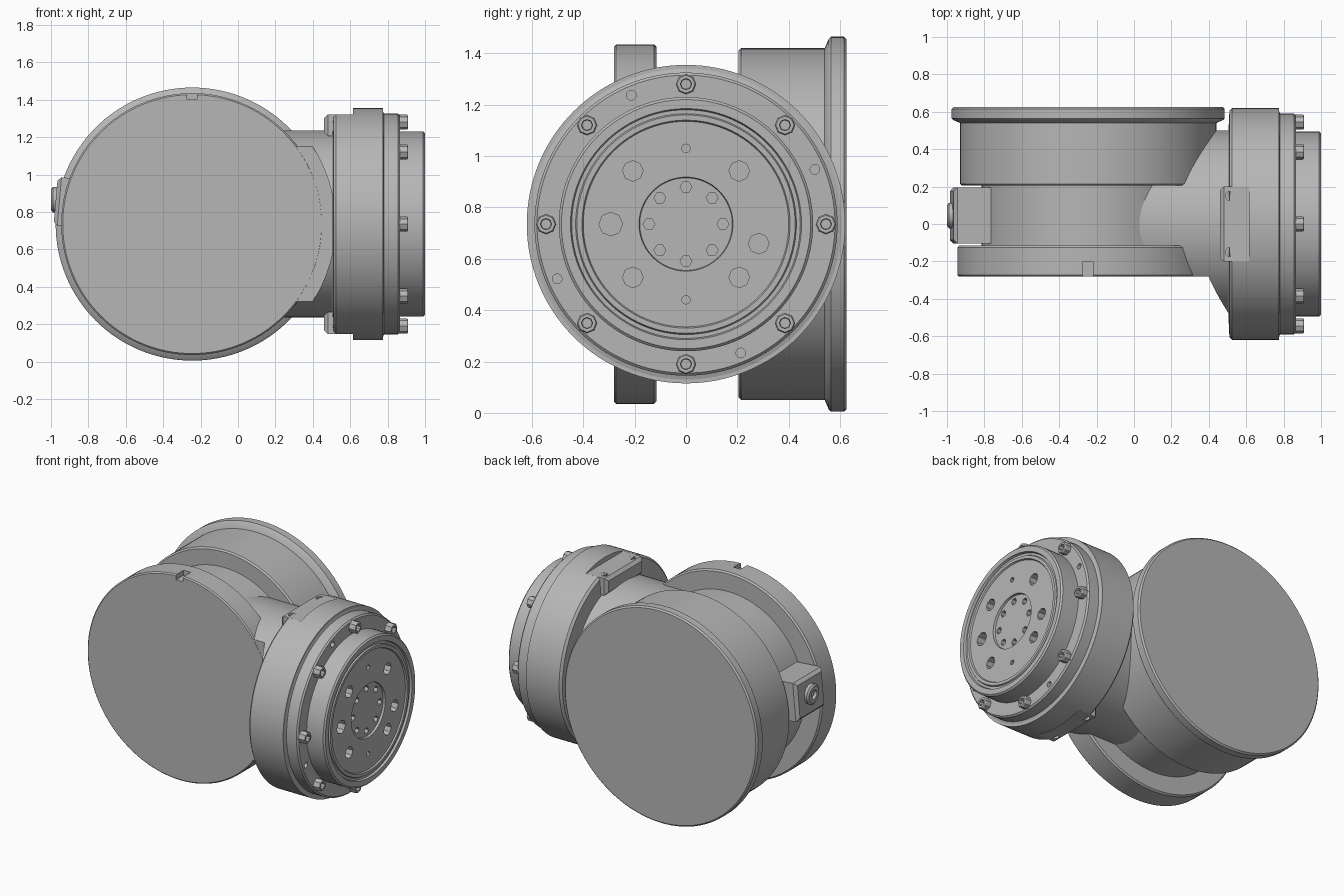
import bpy, bmesh
from math import cos, sin, pi, radians
from mathutils import Matrix, Vector

if "Cube" in bpy.data.objects:
    bpy.data.objects.remove(bpy.data.objects["Cube"], do_unlink=True)

grey = bpy.data.materials.new("cast grey")
grey.use_nodes = True
COLOUR = (0.47, 0.47, 0.47, 1)
grey.diffuse_color = COLOUR
grey.node_tree.nodes["Principled BSDF"].inputs["Base Color"].default_value = COLOUR

MID = 0.735          # height of both axes
DRUM_X = -0.245      # centre of the drum


def finish(name, bm, smooth=True):
    bmesh.ops.recalc_face_normals(bm, faces=bm.faces)
    mesh = bpy.data.meshes.new(name)
    bm.to_mesh(mesh)
    bm.free()
    mesh.materials.append(grey)
    ob = bpy.data.objects.new(name, mesh)
    bpy.context.collection.objects.link(ob)
    if smooth:
        shade(ob)
    return ob


def shade(ob):
    bpy.ops.object.select_all(action='DESELECT')
    ob.select_set(True)
    bpy.context.view_layer.objects.active = ob
    bpy.ops.object.shade_smooth_by_angle(angle=radians(30))


def add_lathe(bm, profile, axis, centre, sides):
    """Turn (distance, radius) points about an axis, capping both ends."""
    rings = []
    for t, r in profile:
        ring = []
        for i in range(sides):
            u, v = r * cos(2 * pi * i / sides), r * sin(2 * pi * i / sides)
            p = {'X': (t, u, v), 'Y': (u, t, v), 'Z': (u, v, t)}[axis]
            ring.append(bm.verts.new(Vector(p) + Vector(centre)))
        rings.append(ring)
    for a, b in zip(rings, rings[1:]):
        for i in range(sides):
            j = (i + 1) % sides
            bm.faces.new((a[i], a[j], b[j], b[i]))
    bm.faces.new(rings[0])
    bm.faces.new(rings[-1])


def lathe(name, profile, axis, centre, sides=96):
    bm = bmesh.new()
    add_lathe(bm, profile, axis, centre, sides)
    return finish(name, bm)


def add_box(bm, low, high):
    low, high = Vector(low), Vector(high)
    size = high - low
    m = Matrix.Translation((low + high) / 2) @ Matrix.Diagonal((*size, 1))
    bmesh.ops.create_cube(bm, size=1, matrix=m)


def cut(ob, bm):
    """Subtract the cutter mesh from the part."""
    cutter = finish("cutter", bm, False)
    cutter.hide_render = True
    mod = ob.modifiers.new("cut", 'BOOLEAN')
    mod.operation, mod.solver, mod.object = 'DIFFERENCE', 'EXACT', cutter
    bpy.context.view_layer.objects.active = ob
    bpy.ops.object.modifier_apply(modifier=mod.name)
    bpy.data.objects.remove(cutter, do_unlink=True)
    shade(ob)


def polar(radius, degrees):
    a = radians(degrees)
    return (0, radius * cos(a), MID + radius * sin(a))


# Main drum with front disc, recessed waist and rear flange
drum = lathe("drum_housing", [
    (-0.28, 0.692), (-0.272, 0.70), (-0.125, 0.70), (-0.115, 0.69), (-0.115, 0.57),
    (0.205, 0.57), (0.205, 0.675), (0.215, 0.685), (0.54, 0.685), (0.555, 0.72),
    (0.565, 0.73), (0.615, 0.73), (0.625, 0.72)], 'Y', (DRUM_X, 0, MID), 128)
bm = bmesh.new()
add_box(bm, (DRUM_X - 0.027, -0.3, MID + 0.665), (DRUM_X + 0.027, -0.2, MID + 0.75))
cut(drum, bm)

# Neck tube joining the drum to the head, trimmed around the front disc
neck = lathe("neck", [(-0.1, 0.5), (0.54, 0.5)], 'X', (0, 0, MID))
bm = bmesh.new()
add_lathe(bm, [(-0.8, 0.765), (-0.2795, 0.765)], 'Y', (DRUM_X, 0, MID), 128)
cut(neck, bm)

# Head ring with flats above and below
head = lathe("head_housing", [(0.505, 0.5), (0.51, 0.605), (0.525, 0.62), (0.775, 0.62)],
             'X', (0, 0, MID), 128)
bm = bmesh.new()
for s in (-1, 1):
    a, b = sorted((MID + s * 0.586, MID + s * 0.7))
    add_box(bm, (0.4, -0.2, a), (0.615, 0.2, b))
cut(head, bm)

# Flat pads with screw holes
for s, name in ((1, "upper_pad"), (-1, "lower_pad")):
    bm = bmesh.new()
    a, b = sorted((MID + s * 0.47, MID + s * 0.587))
    add_box(bm, (0.46, -0.2, a), (0.614, 0.2, b))
    corners = [e for e in bm.edges if all(v.co.x < 0.5 for v in e.verts)]
    bmesh.ops.bevel(bm, geom=corners, offset=0.02, segments=1, affect='EDGES')
    pad = finish(name, bm)
    bm = bmesh.new()
    for y in (-0.15, 0.15):
        add_lathe(bm, [(s * 0.54, 0.025), (s * 0.65, 0.025)], 'Z', (0.515, y, MID), 12)
    cut(pad, bm)

# Bolt plate with small pin holes
plate = lathe("bolt_plate", [(0.76, 0.59), (0.775, 0.605), (0.78, 0.59), (0.855, 0.59),
                             (0.865, 0.58)], 'X', (0, 0, MID), 128)
bm = bmesh.new()
for k in range(4):
    add_lathe(bm, [(0.835, 0.019), (0.9, 0.019)], 'X', polar(0.545, 23 + 90 * k), 12)
cut(plate, bm)

# Output flange with ring grooves and a sunken centre
flange = lathe("output_flange", [
    (0.84, 0.495), (0.99, 0.495), (1.0, 0.485), (1.0, 0.45), (0.985, 0.445), (0.985, 0.43),
    (0.995, 0.425), (0.995, 0.405), (0.985, 0.4), (0.985, 0.183), (0.97, 0.18)],
    'X', (0, 0, MID))
bm = bmesh.new()
for angle, radius in ((45, 0.04), (135, 0.04), (225, 0.04), (315, 0.04),
                      (180, 0.046), (-15, 0.04)):
    add_lathe(bm, [(0.92, radius), (1.1, radius)], 'X', polar(0.293, angle), 8)
for angle in (90, 270):
    add_lathe(bm, [(0.95, 0.017), (1.1, 0.017)], 'X', polar(0.295, angle), 8)
for k in range(8):
    add_lathe(bm, [(0.93, 0.023), (1.1, 0.023)], 'X', polar(0.144, 45 * k), 6)
cut(flange, bm)

# Socket head bolts around the plate
for k in range(8):
    lathe(f"bolt_{k + 1}", [(0.85, 0.04), (0.903, 0.04), (0.91, 0.035), (0.91, 0.022),
                            (0.88, 0.02)], 'X', polar(0.545, 45 * k), 8)

# Side boss, a tapered block over the waist
bm = bmesh.new()
add_box(bm, (-0.975, -0.105, MID - 0.01), (-0.7, 0.195, MID + 0.25))
edges = [e for e in bm.edges if all(v.co.x < -0.9 for v in e.verts)]
bmesh.ops.bevel(bm, geom=edges, offset=0.02, segments=1, affect='EDGES')
turn = Matrix.Rotation(radians(5), 4, 'Y')
bmesh.ops.rotate(bm, verts=bm.verts, cent=(-0.95, 0, MID + 0.12), matrix=turn)
finish("side_boss", bm)

# Plug on the boss
lathe("side_plug", [(-0.95, 0.068), (-0.99, 0.068), (-1.0, 0.055), (-1.0, 0.03), (-0.98, 0.028)],
      'X', (0, 0.045, MID + 0.13), 16)
